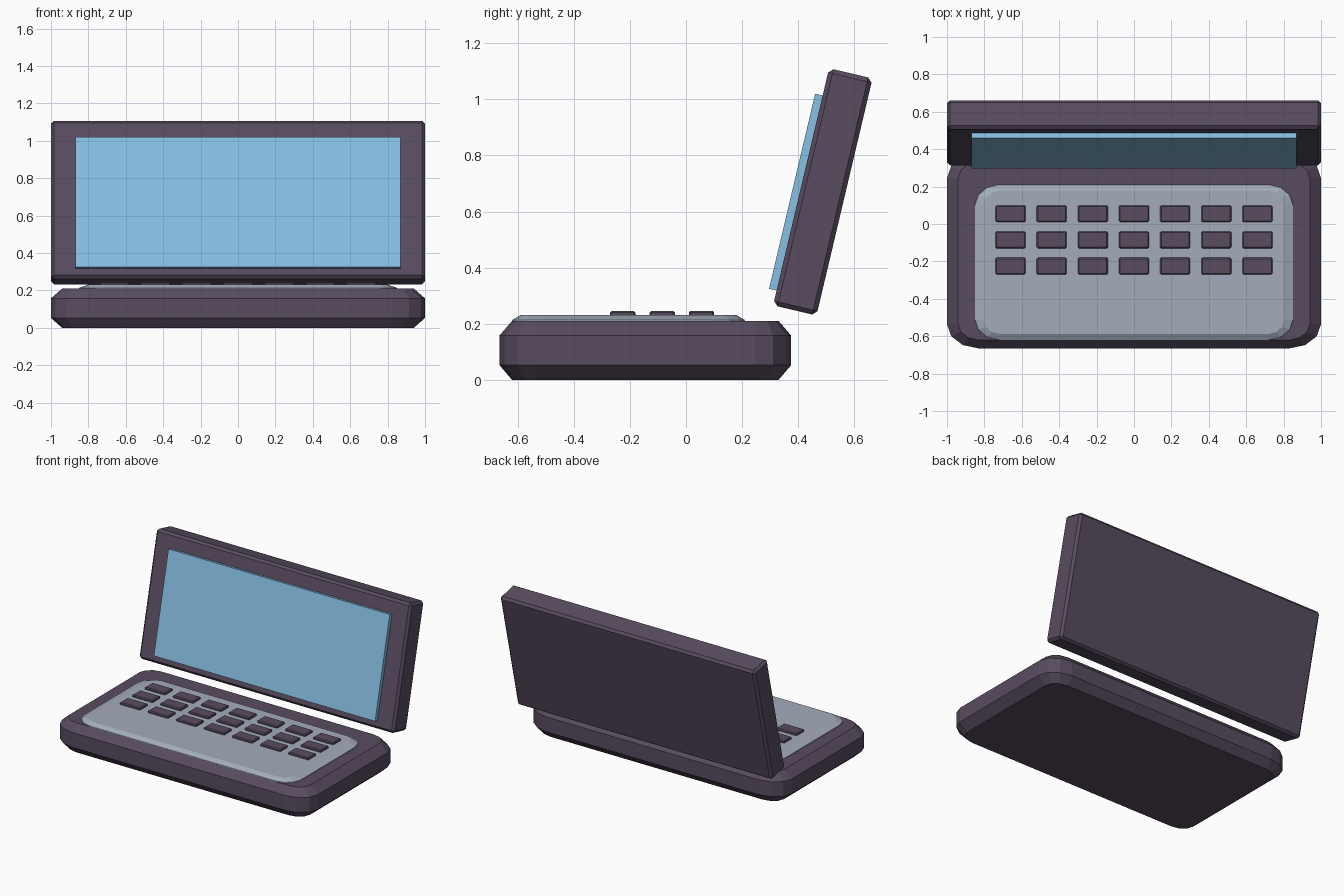
import bpy, bmesh, math
from mathutils import Matrix, Vector

if "Cube" in bpy.data.objects:
    bpy.data.objects.remove(bpy.data.objects["Cube"])


def material(name, r, g, b):
    """Flat colour given as sRGB bytes, stored as linear."""
    def lin(c):
        c /= 255
        return c / 12.92 if c <= 0.04045 else ((c + 0.055) / 1.055) ** 2.4
    m = bpy.data.materials.new(name)
    m.diffuse_color = (lin(r), lin(g), lin(b), 1)
    m.use_nodes = True
    m.node_tree.nodes["Principled BSDF"].inputs["Base Color"].default_value = m.diffuse_color
    return m


casing = material("dark purple casing", 89, 76, 96)
panel_grey = material("grey panel", 163, 172, 187)
screen_blue = material("blue screen", 136, 192, 228)


def add_object(name, bm, mat):
    bmesh.ops.recalc_face_normals(bm, faces=bm.faces)
    mesh = bpy.data.meshes.new(name)
    bm.to_mesh(mesh)
    bm.free()
    mesh.materials.append(mat)
    obj = bpy.data.objects.new(name, mesh)
    bpy.context.collection.objects.link(obj)
    return obj


def rounded_ring(cy, hx, hy, rx, ry, z, seg=3):
    """Rounded rectangle outline with elliptical corners."""
    pts = []
    for q, (sx, sy) in enumerate([(1, 1), (-1, 1), (-1, -1), (1, -1)]):
        for i in range(seg + 1):
            a = math.pi / 2 * (q + i / seg)
            pts.append((sx * (hx - rx) + rx * math.cos(a),
                        cy + sy * (hy - ry) + ry * math.sin(a), z))
    return pts


def loft(name, rings, mat):
    bm = bmesh.new()
    loops = [[bm.verts.new(p) for p in ring] for ring in rings]
    n = len(loops[0])
    for a, b in zip(loops, loops[1:]):
        for i in range(n):
            j = (i + 1) % n
            bm.faces.new((a[i], a[j], b[j], b[i]))
    bm.faces.new(loops[0][::-1])
    bm.faces.new(loops[-1])
    return add_object(name, bm, mat)


def box(name, size, centre, mat, bevel=0.0, tilt=None):
    bm = bmesh.new()
    bmesh.ops.create_cube(bm, size=1)
    bmesh.ops.scale(bm, vec=Vector(size), verts=bm.verts)
    if bevel:
        bmesh.ops.bevel(bm, geom=bm.edges[:], offset=bevel, segments=1,
                        affect='EDGES', clamp_overlap=True)
    bmesh.ops.translate(bm, vec=Vector(centre), verts=bm.verts)
    if tilt:
        bmesh.ops.transform(bm, matrix=tilt, verts=bm.verts)
    return add_object(name, bm, mat)


# Base with chamfered top and bottom rims
base_y = -0.145
wide = (base_y, 1.0, 0.52, 0.17, 0.13)
narrow = (base_y, 0.94, 0.475, 0.11, 0.085)
loft("base", [rounded_ring(*narrow, 0.0), rounded_ring(*wide, 0.053),
              rounded_ring(*wide, 0.158), rounded_ring(*narrow, 0.21)], casing)

# Raised keyboard panel
loft("keyboard_panel", [rounded_ring(-0.205, 0.855, 0.417, 0.13, 0.11, 0.20),
                        rounded_ring(-0.205, 0.85, 0.414, 0.13, 0.11, 0.214),
                        rounded_ring(-0.205, 0.80, 0.383, 0.08, 0.075, 0.232)],
     panel_grey)

# Keys, three rows of seven
for row in range(3):
    for col in range(7):
        box(f"key_{row + 1}_{col + 1}", (0.16, 0.09, 0.04),
            (-0.66 + 0.22 * col, 0.055 - 0.14 * row, 0.226), casing, 0.006)

# Tilted lid and its screen
tilt = Matrix.Translation((0, 0.4875, 0.67)) @ Matrix.Rotation(math.radians(-13.3), 4, 'X')
box("lid", (2.0, 0.159, 0.868), (0, 0, 0), casing, 0.016, tilt)
box("screen", (1.735, 0.04, 0.714), (0, -0.087, -0.023), screen_blue, 0, tilt)
